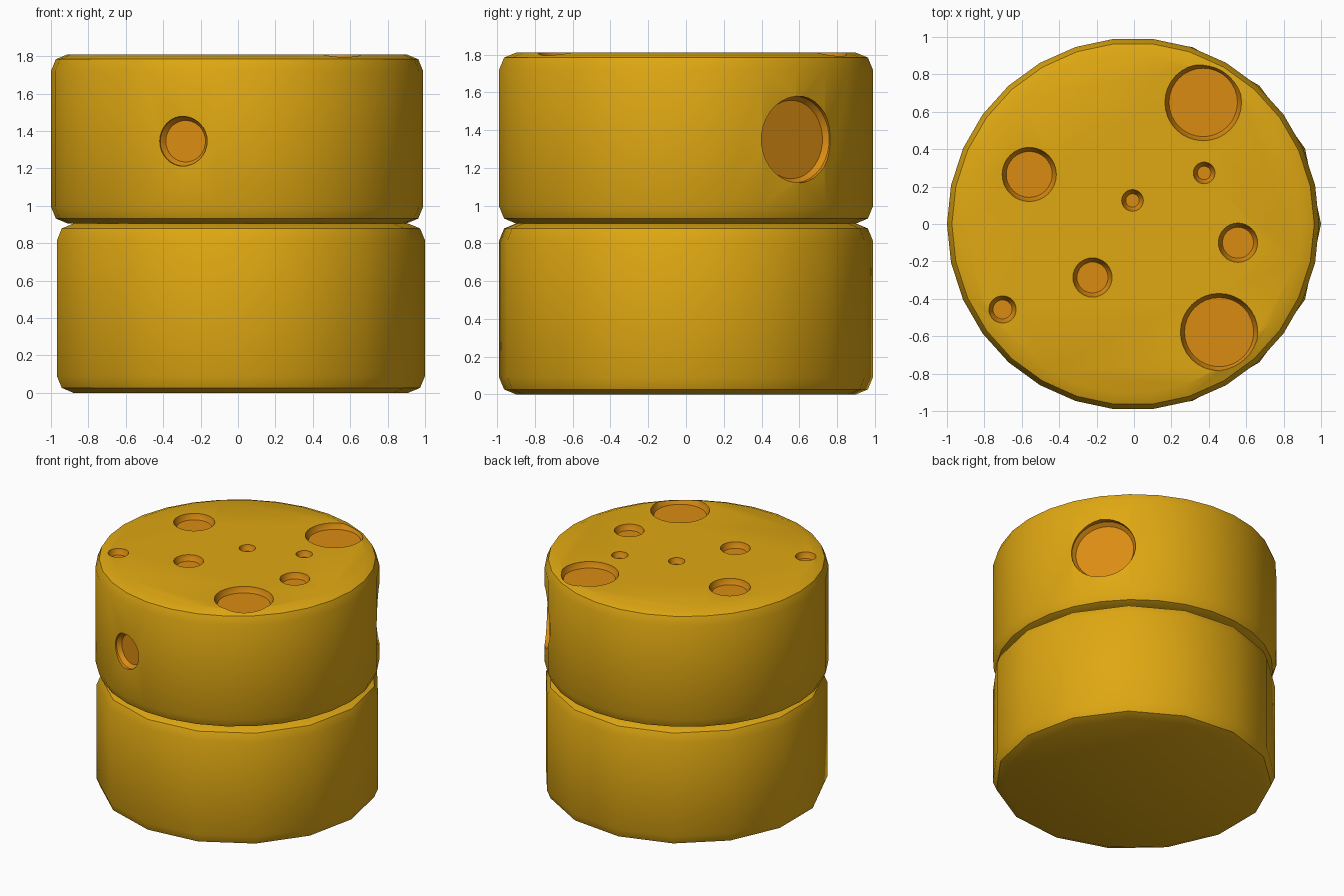
import bpy, bmesh, math
from mathutils import Vector

if "Cube" in bpy.data.objects:
    bpy.data.objects.remove(bpy.data.objects["Cube"])

H, R, B = 0.905, 0.995, 0.09      # wheel height, radius, edge bevel


def material(name, rgb):
    m = bpy.data.materials.new(name)
    m.diffuse_color = (*rgb, 1)
    m.use_nodes = True
    m.node_tree.nodes["Principled BSDF"].inputs["Base Color"].default_value = m.diffuse_color
    return m


rind = material("golden yellow", (0.74, 0.39, 0.006))
pit = material("orange pit", (0.70, 0.26, 0.006))


def finish(name, bm):
    bmesh.ops.recalc_face_normals(bm, faces=bm.faces)
    me = bpy.data.meshes.new(name)
    bm.to_mesh(me)
    bm.free()
    ob = bpy.data.objects.new(name, me)
    bpy.context.collection.objects.link(ob)
    me.materials.append(rind)
    me.materials.append(pit)
    return ob


def loft(bm, rings, mat=0):
    """Skin a list of vertex-position rings and cap both ends."""
    loops = [[bm.verts.new(p) for p in ring] for ring in rings]
    n = len(loops[0])
    faces = [bm.faces.new(loops[0]), bm.faces.new(loops[-1])]
    for a, b in zip(loops, loops[1:]):
        for i in range(n):
            j = (i + 1) % n
            faces.append(bm.faces.new((a[i], a[j], b[j], b[i])))
    bmesh.ops.recalc_face_normals(bm, faces=faces)
    for f in faces:
        f.material_index = mat


def wheel(name, sides, cx, z0):
    """Cylinder with a two-step rounded rim at each end."""
    k = B * (1 - math.sqrt(0.5))
    half = [(R - B, 0), (R - k, k), (R, B)]
    prof = half + [(r, H - z) for r, z in reversed(half)]
    ang = [2 * math.pi * i / sides for i in range(sides)]
    bm = bmesh.new()
    loft(bm, [[Vector((cx + r * math.cos(a), r * math.sin(a), z0 + z)) for a in ang]
              for r, z in prof])
    return finish(name, bm)


def pit_cutter(bm, centre, direction, r, depth, slope_depth):
    """Shallow tapered plug; centre lies on the surface."""
    d = Vector(direction).normalized()
    u = d.orthogonal().normalized()
    v = d.cross(u)
    c = Vector(centre)
    n = 32
    rings = []
    for h, rad in ((-depth, r - 0.022), (-depth + slope_depth, r), (0.12, r)):
        rings.append([c + d * h + (u * math.cos(2 * math.pi * i / n)
                                   + v * math.sin(2 * math.pi * i / n)) * rad
                      for i in range(n)])
    loft(bm, rings, 1)


# two stacked wheels
lower = wheel("lower_wheel", 15, 0.005, 0.0)
upper = wheel("upper_wheel", 30, -0.005, H)

# round pits in the top and side of the upper wheel
bm = bmesh.new()
for x, y, r in [(0.37, 0.65, 0.205), (-0.56, 0.265, 0.145), (-0.008, 0.126, 0.058),
                (0.375, 0.273, 0.058), (0.556, -0.1, 0.105), (-0.222, -0.286, 0.105),
                (-0.703, -0.457, 0.073), (0.455, -0.578, 0.207)]:
    pit_cutter(bm, (x, y, 2 * H), (0, 0, 1), r, 0.04, 0.038)
for deg, z, r, depth in [(-107, 1.345, 0.133, 0.05), (37, 1.35, 0.23, 0.065)]:
    a = math.radians(deg)
    d = (math.cos(a), math.sin(a), 0)
    pit_cutter(bm, (-0.005 + 0.99 * d[0], 0.99 * d[1], z), d, r, depth, 0.03)
cutter = finish("pit_cutters", bm)
cutter.hide_render = True

mod = upper.modifiers.new("pits", 'BOOLEAN')
mod.operation = 'DIFFERENCE'
mod.solver = 'EXACT'
mod.object = cutter
bpy.ops.object.select_all(action='DESELECT')
bpy.context.view_layer.objects.active = upper
upper.select_set(True)
bpy.ops.object.modifier_apply(modifier=mod.name)
bpy.data.objects.remove(cutter, do_unlink=True)

# smooth sides, crisp rims
lower.select_set(True)
bpy.ops.object.shade_smooth_by_angle(angle=math.radians(30))
